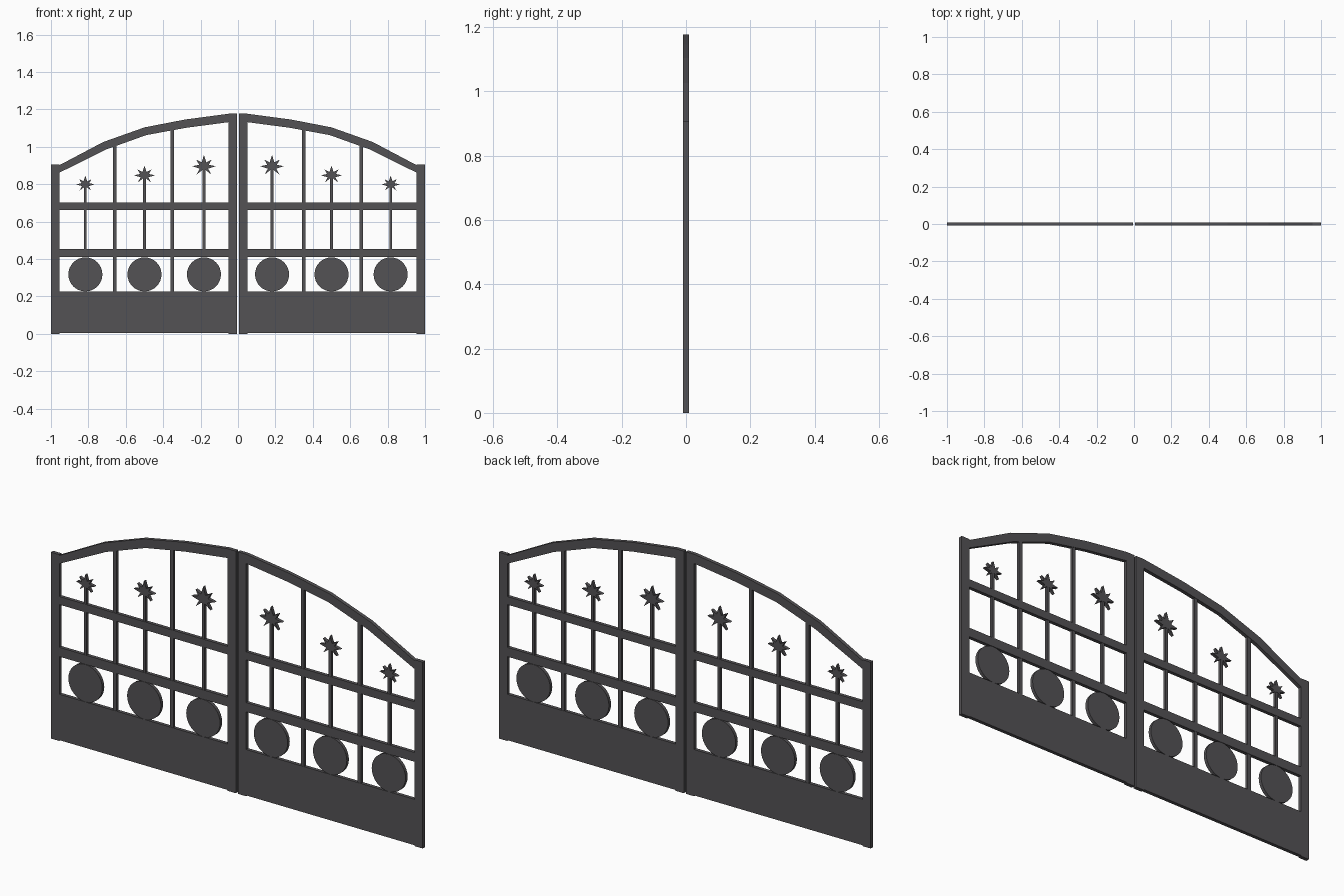
import bpy, bmesh, math

if "Cube" in bpy.data.objects:
    bpy.data.objects.remove(bpy.data.objects["Cube"])

iron = bpy.data.materials.new("dark_iron")
iron.diffuse_color = (0.088, 0.084, 0.09, 1)
iron.use_nodes = True
iron.node_tree.nodes["Principled BSDF"].inputs["Base Color"].default_value = iron.diffuse_color


def plate(name, outline, depth):
    """Extrude an x-z outline about y = 0 and mirror it to the other leaf."""
    bm = bmesh.new()
    front = [bm.verts.new((x, -depth / 2, z)) for x, z in outline]
    back = [bm.verts.new((x, depth / 2, z)) for x, z in outline]
    bm.faces.new(front)
    bm.faces.new(back[::-1])
    n = len(outline)
    for i in range(n):
        j = (i + 1) % n
        bm.faces.new((front[i], back[i], back[j], front[j]))
    bmesh.ops.recalc_face_normals(bm, faces=bm.faces[:])
    mesh = bpy.data.meshes.new(name)
    bm.to_mesh(mesh)
    bm.free()
    mesh.materials.append(iron)
    ob = bpy.data.objects.new(name, mesh)
    bpy.context.collection.objects.link(ob)
    mod = ob.modifiers.new("other_leaf", 'MIRROR')
    mod.use_axis[0] = True
    mod.use_mirror_merge = False
    return ob


def bar(name, x0, x1, z0, z1, depth):
    return plate(name, [(x0, z0), (x1, z0), (x1, z1), (x0, z1)], depth)


D = 0.018
XI, XO = 0.05, 0.955          # inner edges of the stiles

# Frame stiles, bottom panel and rails
bar("inner_stile", 0.005, XI, 0, 1.177, D)
bar("outer_stile", XO, 1.0, 0, 0.906, D)
bar("bottom_panel", XI, XO, 0.004, 0.227, D - 0.001)
bar("lower_rail", XI, XO, 0.41, 0.455, D - 0.001)
bar("upper_rail", XI, XO, 0.663, 0.702, D - 0.001)

# Arched top rail
top = [(XI, 1.177), (0.283, 1.146), (0.5, 1.104), (0.72, 1.026), (XO, 0.902)]
under = [(XI, 1.132), (0.277, 1.102), (0.49, 1.063), (0.705, 0.986), (XO, 0.862)]
plate("arched_top_rail", top + under[::-1], D)


def under_z(x):
    for (xa, za), (xb, zb) in zip(under, under[1:]):
        if xa <= x <= xb:
            return za + (zb - za) * (x - xa) / (xb - xa)


# Full-height bars, split at the rails
for x in (0.352, 0.658):
    for z0, z1 in ((0.227, 0.41), (0.455, 0.663), (0.702, under_z(x) + 0.006)):
        bar("upright_bar", x - 0.009, x + 0.009, z0, z1, 0.014)

# Discs, stems and leafy finials
half = [(0.13, 0.42), (0.16, 0.22), (0.64, 0.0), (0.36, 0.3), (1.0, 0.42),
        (0.42, 0.5), (0.66, 0.76), (0.2, 0.62)]
for x, tip, w, h in ((0.182, 0.957, 0.062, 0.105), (0.5, 0.9, 0.056, 0.09),
                     (0.816, 0.846, 0.049, 0.08)):
    plate("disc", [(x + 0.091 * math.cos(i * math.tau / 32),
                    0.318 + 0.091 * math.sin(i * math.tau / 32)) for i in range(32)], 0.016)
    base = tip - h
    bar("lower_stem", x - 0.007, x + 0.007, 0.455, 0.663, 0.014)
    bar("upper_stem", x - 0.007, x + 0.007, 0.702, base + 0.3 * h, 0.014)
    pts = half[1:]
    outline = ([(x + w * a, base + h * b) for a, b in pts] + [(x, tip)] +
               [(x - w * a, base + h * b) for a, b in pts[::-1]])
    plate("leaf_finial", outline, 0.016)
